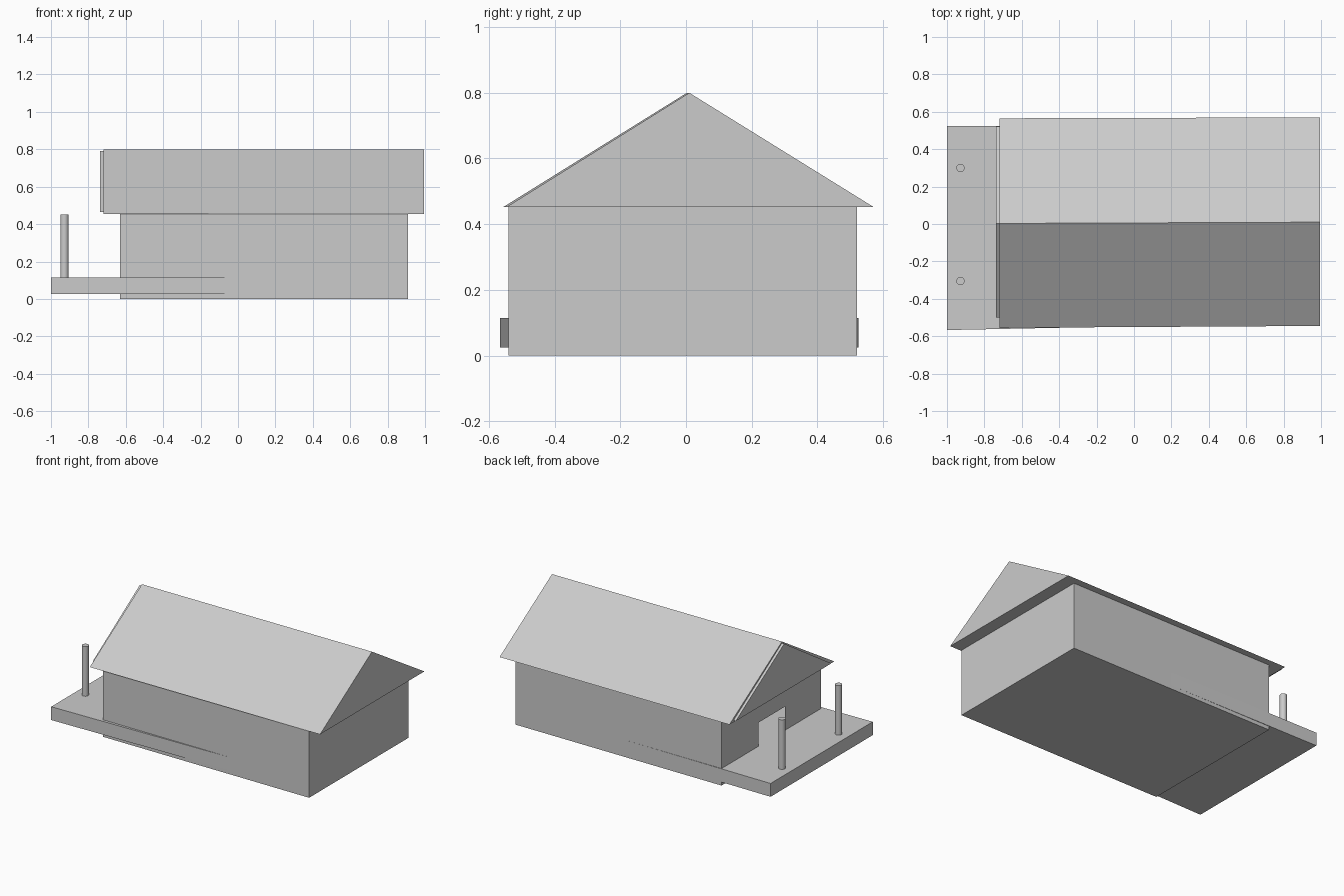
import bpy

if "Cube" in bpy.data.objects:
    bpy.data.objects.remove(bpy.data.objects["Cube"])


def mesh_object(name, verts, faces):
    mesh = bpy.data.meshes.new(name)
    mesh.from_pydata(verts, [], faces)
    obj = bpy.data.objects.new(name, mesh)
    bpy.context.collection.objects.link(obj)
    return obj


def prism(name, lower, upper):
    """Join two matching outlines into a closed solid."""
    n = len(lower)
    sides = [(i, (i + 1) % n, n + (i + 1) % n, n + i) for i in range(n)]
    faces = [tuple(reversed(range(n))), tuple(range(n, 2 * n))] + sides
    return mesh_object(name, lower + upper, faces)


def slab(name, outline, z0, z1):
    return prism(name, [(x, y, z0) for x, y in outline],
                 [(x, y, z1) for x, y in outline])


def gable(name, x0, x1, left, right):
    """Triangular prism between two (y, z) end profiles."""
    return prism(name, [(x0, y, z) for y, z in left],
                 [(x1, y, z) for y, z in right])


# House shell, hollow, with a doorway in the porch-side wall
X0, X1, Y0, Y1, H = -0.63, 0.91, -0.54, 0.52, 0.455
D0, D1, DH = -0.155, 0.125, 0.275
mesh_object("house_walls", [
    (X0, Y0, 0), (X1, Y0, 0), (X1, Y1, 0), (X0, Y1, 0),
    (X0, Y0, H), (X1, Y0, H), (X1, Y1, H), (X0, Y1, H),
    (X0, D0, 0), (X0, D0, DH), (X0, D1, DH), (X0, D1, 0)],
    [(0, 8, 11, 3, 2, 1), (4, 5, 6, 7), (0, 1, 5, 4), (1, 2, 6, 5),
     (2, 3, 7, 6), (0, 4, 7, 3, 11, 10, 9, 8)])

# Roof, turned very slightly out of square
gable("roof", -0.72, 0.995,
      [(-0.555, 0.453), (0.565, 0.453), (0.003, 0.80)],
      [(-0.545, 0.453), (0.57, 0.453), (0.01, 0.80)])

# Thin panel on the porch-side gable
gable("gable_panel", -0.737, -0.715,
      [(-0.50, 0.465), (0.52, 0.465), (0.003, 0.79)],
      [(-0.50, 0.465), (0.52, 0.465), (0.003, 0.79)])

# Porch deck, running on inside the house
slab("porch_deck", [(-1.0, -0.567), (0.37, -0.539), (0.37, 0.519), (-1.0, 0.525)],
     0.025, 0.115)

# Porch posts
for side, y in (("front", -0.305), ("back", 0.30)):
    bpy.ops.mesh.primitive_cylinder_add(vertices=24, radius=0.022, depth=0.335,
                                        location=(-0.928, y, 0.2825))
    bpy.context.object.name = side + "_post"
    bpy.ops.object.shade_smooth_by_angle()
